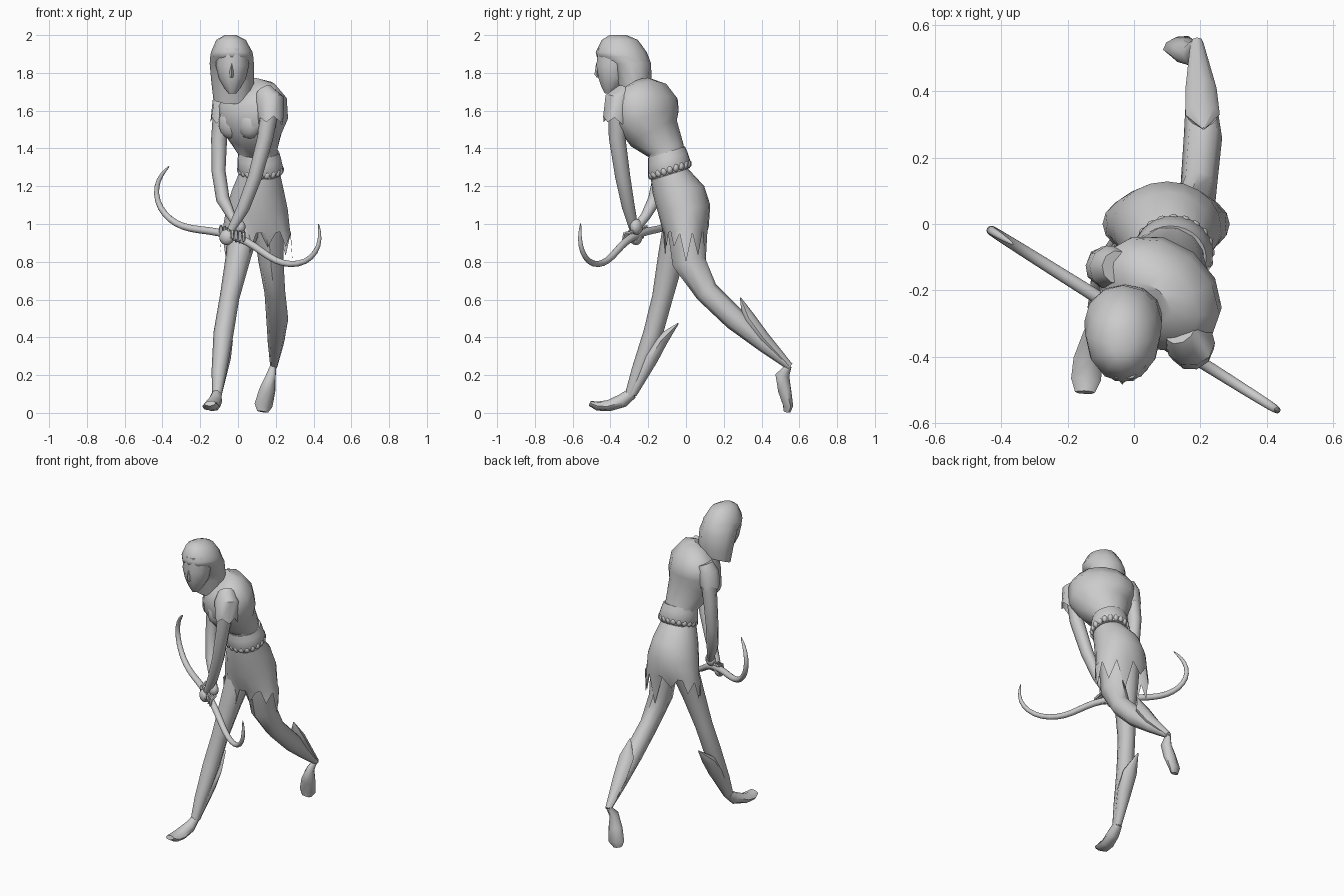
import bpy, bmesh, random
from math import sin, cos, pi, radians
from mathutils import Vector

random.seed(4)


def finish(name, bm, angle=50, subdiv=0):
    bmesh.ops.recalc_face_normals(bm, faces=bm.faces)
    me = bpy.data.meshes.new(name)
    bm.to_mesh(me)
    bm.free()
    ob = bpy.data.objects.new(name, me)
    bpy.context.collection.objects.link(ob)
    bpy.ops.object.select_all(action='DESELECT')
    ob.select_set(True)
    bpy.context.view_layer.objects.active = ob
    if subdiv:
        m = ob.modifiers.new("smooth", 'SUBSURF')
        m.levels = m.render_levels = subdiv
    bpy.ops.object.shade_smooth_by_angle(angle=radians(angle))
    return ob


def loft(name, rings, n=8, yaw=0, axis=None, caps=(True, True), edit=None, subdiv=0):
    """Skin elliptical rings (x, y, z, half width, half depth[, yaw]) along their path."""
    bm = bmesh.new()
    pts = [Vector(r[:3]) for r in rings]
    loops = []
    for i, r in enumerate(rings):
        t = Vector(axis) if axis else pts[min(i + 1, len(pts) - 1)] - pts[max(i - 1, 0)]
        t.normalize()
        a = radians(r[5] if len(r) > 5 else yaw)
        u = Vector((cos(a), sin(a), 0))
        u = (u - t * u.dot(t)).normalized()
        v = t.cross(u)
        loop = []
        for k in range(n):
            w = 2 * pi * k / n
            p = pts[i] + u * r[3] * cos(w) + v * r[4] * sin(w)
            if edit:
                p = edit(i, k, p)
            loop.append(bm.verts.new(p))
        loops.append(loop)
    for a, b in zip(loops, loops[1:]):
        for k in range(n):
            bm.faces.new((a[k], a[(k + 1) % n], b[(k + 1) % n], b[k]))
    if caps[0]:
        bm.faces.new(loops[0])
    if caps[1]:
        bm.faces.new(loops[-1])
    return finish(name, bm, subdiv=subdiv)


def ball(name, loc, size, yaw=0):
    bm = bmesh.new()
    bmesh.ops.create_uvsphere(bm, u_segments=10, v_segments=7, radius=1)
    ob = finish(name, bm)
    ob.location, ob.scale, ob.rotation_euler = loc, size, (0, 0, radians(yaw))
    return ob


# Head: face, nose, long hair and neck
loft("face", [(-.03, -.375, 1.93, .08, .095), (-.03, -.385, 1.84, .088, .094),
              (-.03, -.385, 1.77, .072, .082), (-.03, -.398, 1.72, .044, .05),
              (-.03, -.405, 1.69, .02, .025)], 10, axis=(0, 0, 1))
loft("nose", [(-.033, -.468, 1.85, .006, .008), (-.035, -.471, 1.79, .012, .014),
              (-.035, -.463, 1.775, .008, .008)], 4, axis=(0, 0, 1))


# Hair leaves the face open and hangs longest at the sides
def drape(i, k, p):
    if i == 6:
        p.z += .03 * sin(2 * pi * k / 12)
    return p


loft("hair", [(-.04, -.36, 2.0, .03, .045), (-.037, -.35, 1.975, .078, .095),
              (-.033, -.343, 1.91, .11, .135), (-.033, -.335, 1.885, .114, .137),
              (-.033, -.295, 1.85, .117, .11), (-.028, -.275, 1.75, .113, .093),
              (-.028, -.265, 1.665, .103, .072)], 12, axis=(0, 0, 1), edit=drape)
loft("neck", [(.03, -.25, 1.66, .06, .055), (0, -.29, 1.74, .045, .045),
              (-.02, -.33, 1.8, .048, .05)])

# Twisted torso with the left shoulder forward
loft("torso", [(.115, -.095, 1.29, .105, .1, -10), (.105, -.105, 1.39, .108, .1, -15),
               (.085, -.17, 1.48, .155, .135, -32), (.08, -.205, 1.56, .2, .16, -40),
               (.075, -.215, 1.65, .205, .15, -40), (.06, -.225, 1.71, .16, .11, -40),
               (.045, -.24, 1.74, .08, .06, -40)], 12)
for s, side in ((-1, "right"), (1, "left")):
    ball(side + "_chest", (.012 + s * .05, -.265 - s * .043, 1.535), (.075, .06, .085), -40)

# Gathered belt with a scalloped lower edge
tilt = Vector((0, -.3, .95)).normalized()


def scallop(i, k, p):
    return p - tilt * (.012 * (k % 2)) if i == 0 else p


loft("belt", [(.12, -.085, 1.275, .108, .106), (.118, -.088, 1.295, .121, .118),
              (.113, -.096, 1.345, .115, .11), (.11, -.103, 1.38, .108, .102)],
     28, axis=tilt, edit=scallop)
for k in range(20):
    w = 2 * pi * k / 20
    base = Vector((.119, -.086, 1.288)) + Vector((.107 * cos(w), 0, 0))
    base += Vector((0, .95, .3)) * .104 * sin(w)
    ball("belt_gather", base, (.019, .018, .022))


# Ragged skirt: the last ring is cut into uneven points
def rag(i, k, p):
    if i == 4:
        p.z += random.uniform(.08, .16) if k % 2 else random.uniform(-.1, .06)
    return p


loft("skirt", [(.115, -.09, 1.28, .105, .1), (.105, -.04, 1.18, .137, .138),
               (.1, -.01, 1.08, .163, .14), (.097, 0, .97, .178, .122),
               (.097, .0, .86, .192, .11)],
     20, axis=(0, -.15, 1), caps=(True, False), edit=rag)

# Arms
left_arm = [(.17, -.36, 1.63, .05, .05), (.145, -.365, 1.46, .042, .044),
            (.09, -.335, 1.25, .037, .04), (.03, -.305, 1.09, .034, .034),
            (-.035, -.275, .97, .022, .024)]
right_arm = [(-.08, -.12, 1.63, .05, .05), (-.1, -.115, 1.45, .042, .044),
             (-.103, -.13, 1.28, .037, .04), (-.08, -.165, 1.13, .036, .036),
             (-.035, -.215, 1.04, .024, .026), (0, -.255, .99, .024, .024)]
sleeves = [[(.14, -.32, 1.7, .05, .05), (.168, -.355, 1.655, .08, .075),
            (.175, -.375, 1.53, .065, .068)],
           [(-.05, -.13, 1.69, .05, .05), (-.07, -.13, 1.64, .065, .068),
            (-.09, -.125, 1.53, .054, .062)]]
hands = [(-.06, -.265, .93), (.0, -.262, .985)]


def droop(i, k, p):
    if i == 2 and k % 2:
        p.z += .03
    return p


for side, arm, sleeve, hand in zip(("left", "right"), (left_arm, right_arm), sleeves, hands):
    loft(side + "_arm", arm)
    loft(side + "_sleeve", sleeve, 10, yaw=-40, caps=(True, False), edit=droop)
    ball(side + "_hand", hand, (.042, .032, .042), -30)
    # fingers curled over the bow
    for f in range(4):
        x = hand[0] - .03 + f * .02
        y, z = -.29 - .628 * x, .935 - .25 * x
        loft(side + "_finger", [(x, y + .03, z + .03, .009, .009), (x, y - .018, z + .02, .01, .01),
                                (x, y - .024, z - .015, .009, .009), (x, y + .01, z - .03, .007, .007)],
             6)

# Legs with a pointed boot cuff behind each calf
legs = {
    "left_leg": [(.155, -.01, 1.06, .085, .1), (.175, .015, .8, .066, .088),
                 (.195, .11, .64, .055, .063), (.208, .26, .495, .058, .06),
                 (.2, .41, .365, .042, .042), (.19, .55, .245, .018, .02)],
    "right_leg": [(.05, -.02, 1.06, .09, .09), (0, -.08, .82, .066, .07),
                  (-.045, -.125, .61, .052, .055), (-.077, -.175, .42, .053, .052),
                  (-.1, -.25, .22, .04, .04), (-.112, -.3, .09, .025, .025)],
    "left_boot_cuff": [(.19, .545, .25, .02, .02), (.202, .41, .395, .047, .035),
                       (.207, .33, .505, .052, .035), (.21, .288, .61, .004, .003)],
    "right_boot_cuff": [(-.11, -.285, .1, .025, .025), (-.085, -.19, .29, .047, .043),
                        (-.077, -.13, .385, .05, .035), (-.065, -.04, .475, .004, .003)],
}
for name, rings in legs.items():
    loft(name, rings)

# Feet: the front one nearly flat, the trailing one up on its toes
loft("right_foot", [(-.112, -.285, .105, .025, .03), (-.12, -.335, .065, .036, .037),
                    (-.138, -.41, .038, .045, .03), (-.145, -.47, .036, .045, .024),
                    (-.148, -.508, .05, .03, .014)], yaw=15)
loft("left_foot", [(.187, .545, .25, .016, .016), (.175, .51, .2, .026, .038),
                   (.155, .522, .12, .045, .036), (.135, .54, .04, .05, .026),
                   (.13, .535, .006, .03, .018)], yaw=15)

# Recurved bow lying in one upright plane
bow = [(-.36, 1.31), (-.405, 1.265), (-.435, 1.2), (-.43, 1.12), (-.39, 1.05), (-.33, 1.0),
       (-.25, .973), (-.15, .965), (-.05, .945), (.05, .91), (.13, .85), (.2, .803),
       (.28, .782), (.36, .797), (.415, .85), (.438, .92), (.425, 1.01)]
mid = (len(bow) - 1) / 2
loft("bow", [(x, -.29 - .628 * x, z) + (.004 + .019 * (1 - abs(i - mid) / mid) ** .4,) * 2
             for i, (x, z) in enumerate(bow)], 8, yaw=58, subdiv=1)
